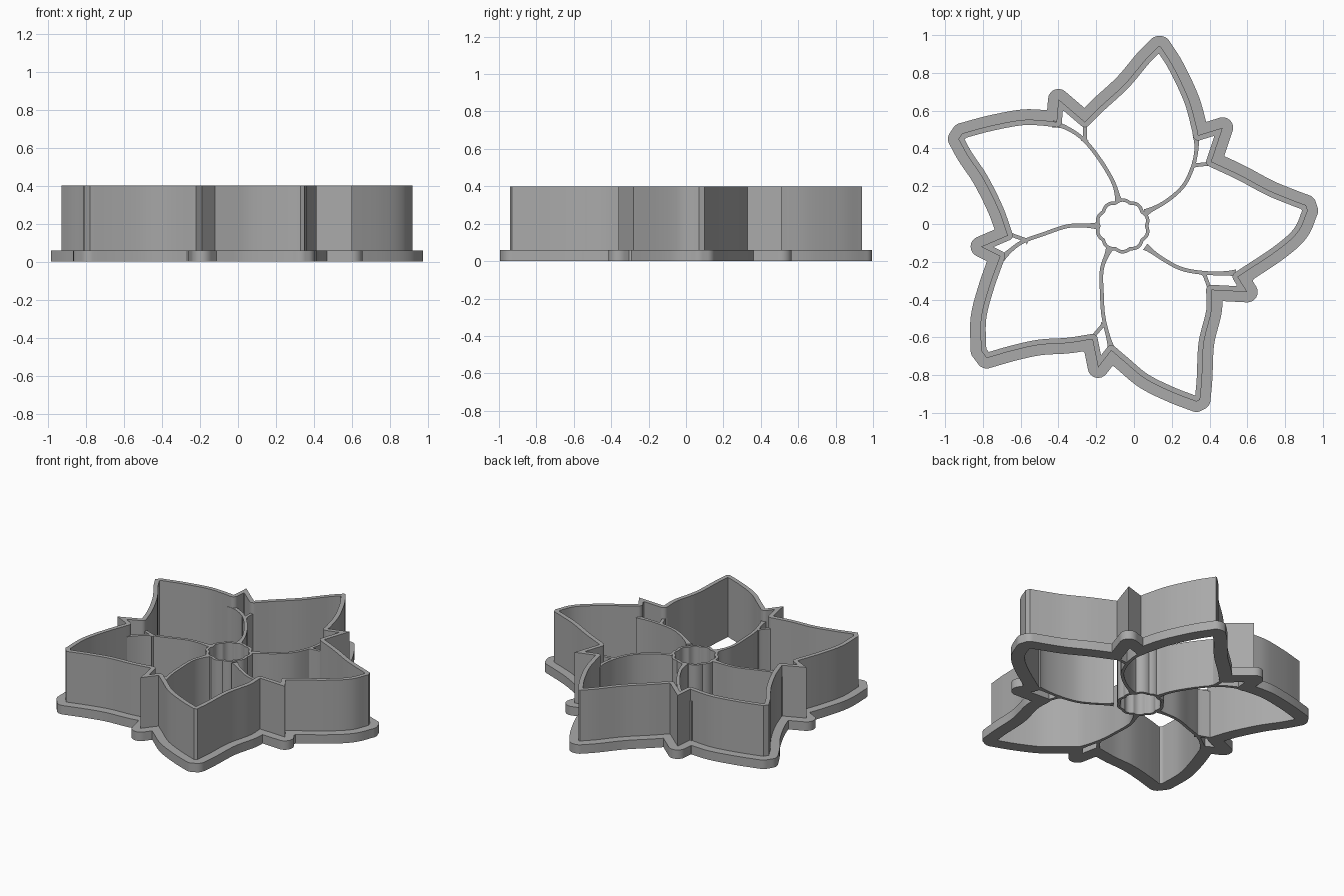
import bpy
import bmesh
import math
from mathutils import Vector, kdtree

cube = bpy.data.objects.get("Cube")
if cube:
    bpy.data.objects.remove(cube, do_unlink=True)

WALL_HEIGHT, RIB_HEIGHT, FLANGE_HEIGHT = 0.4, 0.325, 0.06
WALL_THICKNESS, FLANGE_WIDTH = 0.028, 0.055

grey = bpy.data.materials.new("plain grey")
grey.use_nodes = True
COLOUR = (0.4, 0.4, 0.4, 1)
grey.diffuse_color = COLOUR
grey.node_tree.nodes["Principled BSDF"].inputs["Base Color"].default_value = COLOUR

# Outline runs between sharp corners, in hundredths, clockwise:
# each petal has a rising side and a falling side, then a small sepal tip
petals = [
    ([(-26, 54), (-18, 62), (-5, 74), (6, 87), (13, 94)],
     [(14, 94), (21, 83), (29, 66), (33, 52), (34, 47)], (47, 51)),
    ([(41, 33), (56, 26), (71, 18), (83, 13), (91, 10)],
     [(92, 7), (87, -4), (76, -14), (55, -28)], (60, -36)),
    ([(41, -35), (41, -46), (37, -63), (36, -82), (35, -93)],
     [(33, -94), (20, -89), (6, -82), (-5, -73), (-12, -67)], (-19, -76)),
    ([(-22, -61), (-35, -63), (-50, -64), (-64, -67), (-78, -71)],
     [(-81, -67), (-81, -50), (-77, -34), (-71, -17)], (-81, -12)),
    ([(-67, -6), (-72, 8), (-80, 24), (-88, 36), (-93, 45)],
     [(-91, 48), (-76, 52), (-60, 55), (-50, 55), (-41, 54)], (-40, 66)),
]

# Dividers from the centre ring to the wall, each with a short fork
dividers = [
    ([(-8, 12), (-11, 22), (-18, 34), (-27, 45), (-36, 51), (-43, 53)], [(-26, 44), (-26, 53)]),
    ([(6, 6), (17, 12), (26, 20), (31, 30), (33, 39), (33, 47)], [(31, 31), (41, 32)]),
    ([(6, -12), (16, -19), (26, -24), (39, -26), (54, -26)], [(37, -26), (40, -34)]),
    ([(-13, -13), (-17, -24), (-17, -37), (-16, -50), (-12, -66)], [(-16, -53), (-22, -60)]),
    ([(-19, -1), (-34, -1), (-47, -5), (-60, -10), (-70, -18)], [(-56, -9), (-67, -5)]),
]


def smooth_path(points, step=0.01):
    """Even samples of a spline through the points, given in hundredths."""
    p = [Vector(q) / 100 for q in points]
    p = [2 * p[0] - p[1]] + p + [2 * p[-1] - p[-2]]
    path = []
    for a, b, c, d in zip(p, p[1:], p[2:], p[3:]):
        count = max(2, round((c - b).length / step))
        for i in range(count):
            t = i / count
            path.append(b + 0.5 * t * ((c - a) + t * (2 * a - 5 * b + 4 * c - d
                                                      + t * (3 * (b - c) + d - a))))
    return path + [p[-2]]


def normal(a, b):
    d = (b - a).normalized()
    return Vector((-d.y, d.x))


def offset_loop(loop, distance):
    """Parallel loop with round joins; positive is outward."""
    tree = kdtree.KDTree(len(loop))
    for i, p in enumerate(loop):
        tree.insert(p.to_3d(), i)
    tree.balance()
    result = []
    for i, p in enumerate(loop):
        n0 = normal(loop[i - 1], p)
        n1 = normal(p, loop[(i + 1) % len(loop)])
        fan = 8 if n0.angle(n1) > 0.3 else 0
        for k in range(fan + 1):
            n = n0.slerp(n1, k / fan) if fan else (n0 + n1).normalized()
            q = p + n * distance
            if tree.find(q.to_3d())[2] > abs(distance) * 0.985:
                result.append(q)
    return result


def strip(path):
    """Closed outline of a thin rib that flares where it joins."""
    left, right = [], []
    last = len(path) - 1
    for i, p in enumerate(path):
        n = normal(path[max(i - 1, 0)], path[min(i + 1, last)])
        half = 0.010 + 0.010 * abs(2 * i / last - 1) ** 8
        left.append(p + n * half)
        right.append(p - n * half)
    return left + right[::-1]


def slab(name, loops, height):
    """Solid of the given height; a second loop becomes a hole."""
    curve = bpy.data.curves.new(name, "CURVE")
    curve.dimensions = "2D"
    curve.fill_mode = "BOTH"
    curve.extrude = height / 2
    for loop in loops:
        spline = curve.splines.new("POLY")
        spline.points.add(len(loop) - 1)
        for point, p in zip(spline.points, loop):
            point.co = (p.x, p.y, 0, 1)
        spline.use_cyclic_u = True
    temp = bpy.data.objects.new(name + " profile", curve)
    bpy.context.collection.objects.link(temp)
    graph = bpy.context.evaluated_depsgraph_get()
    mesh = bpy.data.meshes.new_from_object(temp.evaluated_get(graph))
    bpy.data.objects.remove(temp, do_unlink=True)
    bm = bmesh.new()
    bm.from_mesh(mesh)
    bmesh.ops.remove_doubles(bm, verts=bm.verts, dist=0.0001)
    bmesh.ops.translate(bm, verts=bm.verts, vec=(0, 0, height / 2))
    bmesh.ops.recalc_face_normals(bm, faces=bm.faces)
    bm.to_mesh(mesh)
    bm.free()
    mesh.materials.clear()
    mesh.materials.append(grey)
    obj = bpy.data.objects.new(name, mesh)
    bpy.context.collection.objects.link(obj)
    bpy.ops.object.select_all(action="DESELECT")
    obj.select_set(True)
    bpy.context.view_layer.objects.active = obj
    bpy.ops.object.shade_smooth_by_angle(angle=math.radians(30))
    return obj


# Flower outline
outline = []
for i, (rise, fall, sepal) in enumerate(petals):
    following = petals[(i + 1) % len(petals)][0][0]
    for run in (rise, [rise[-1], fall[0]], fall, [fall[-1], sepal], [sepal, following]):
        outline += smooth_path(run)[:-1]

# Outer cutting wall and its foot flange
slab("outer_wall", [outline, offset_loop(outline, -WALL_THICKNESS)], WALL_HEIGHT)
slab("base_flange", [offset_loop(outline, FLANGE_WIDTH), outline], FLANGE_HEIGHT)

# Petal dividers and the forks that close the sepal pockets
for i, (main, fork) in enumerate(dividers, 1):
    slab(f"petal_divider_{i}", [strip(smooth_path(main))], RIB_HEIGHT)
    slab(f"sepal_fork_{i}", [strip(smooth_path(fork))], RIB_HEIGHT)

# Scalloped centre ring
centre = Vector((-0.06, -0.01))
ring = []
for i in range(120):
    a = math.tau * i / 120
    r = 0.136 + 0.01 * abs(math.sin(5 * a))
    ring.append(centre + r * Vector((math.cos(a), -math.sin(a))))
slab("centre_ring", [ring, offset_loop(ring, -0.018)], RIB_HEIGHT)
